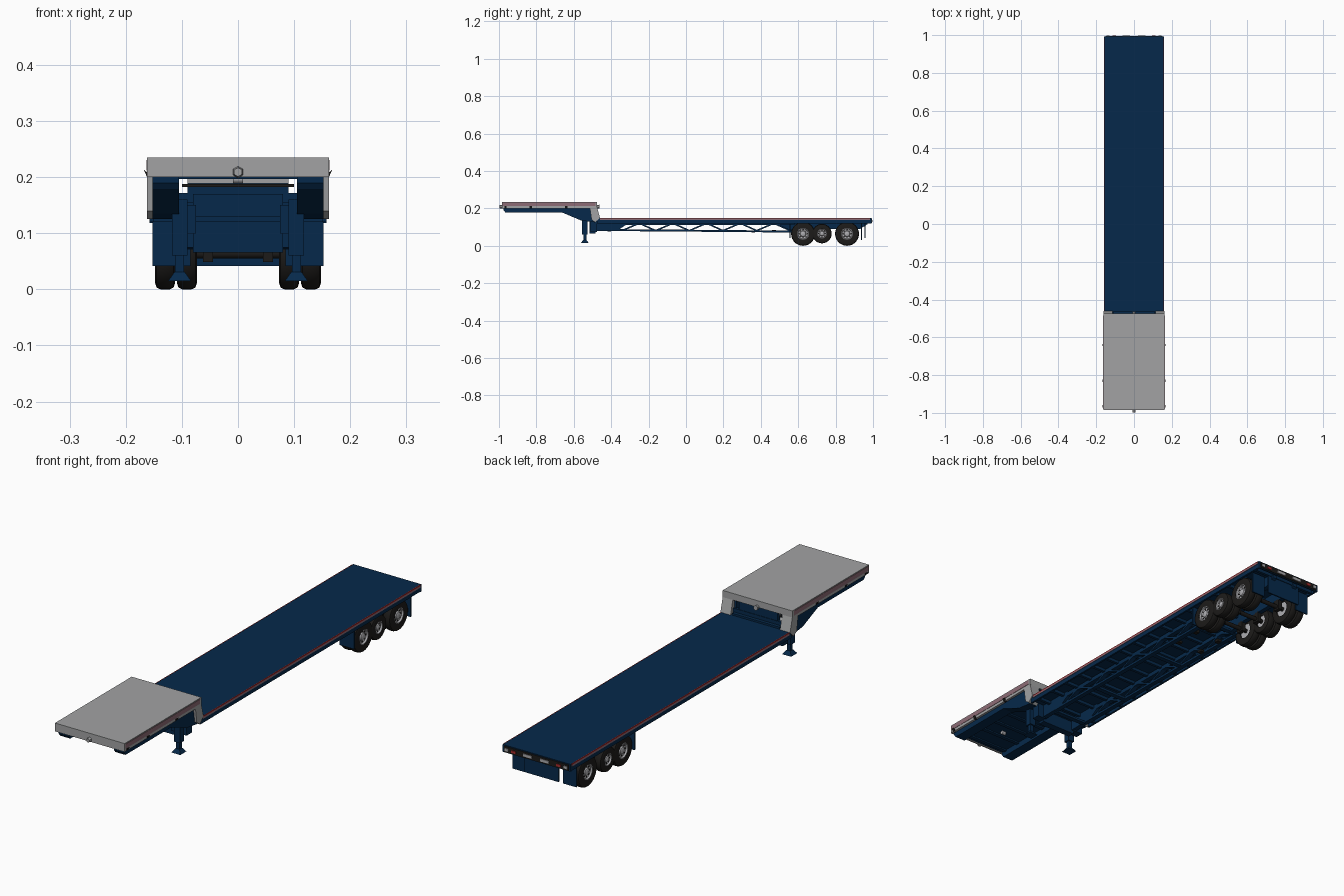
import bpy, bmesh, math
from mathutils import Vector, Matrix

cube = bpy.data.objects.get("Cube")
if cube:
    bpy.data.objects.remove(cube, do_unlink=True)


def material(name, rgb):
    m = bpy.data.materials.new(name)
    m.use_nodes = True
    m.diffuse_color = (*rgb, 1)
    bsdf = m.node_tree.nodes["Principled BSDF"]
    bsdf.inputs["Base Color"].default_value = (*rgb, 1)
    bsdf.inputs["Roughness"].default_value = 0.7
    return m


BLUE = material("navy paint", (0.0018, 0.022, 0.07))
GREY = material("light grey paint", (0.36, 0.365, 0.37))
DARK = material("black rubber", (0.012, 0.011, 0.01))
STEEL = material("bare steel", (0.42, 0.42, 0.44))
RED = material("reflector red", (0.4, 0.025, 0.025))
MAUVE = material("reflector mauve", (0.27, 0.15, 0.18))


def finish(name, bm, mat, smooth=False):
    bmesh.ops.recalc_face_normals(bm, faces=bm.faces)
    mesh = bpy.data.meshes.new(name)
    bm.to_mesh(mesh)
    bm.free()
    mesh.materials.append(mat)
    ob = bpy.data.objects.new(name, mesh)
    bpy.context.collection.objects.link(ob)
    if smooth:
        bpy.ops.object.select_all(action="DESELECT")
        ob.select_set(True)
        bpy.context.view_layer.objects.active = ob
        bpy.ops.object.shade_smooth_by_angle(angle=math.radians(35))
    return ob


def add_prism(bm, outline, x0, x1):
    # Extrude a (y, z) outline sideways
    face = bm.faces.new([bm.verts.new((x0, y, z)) for y, z in outline])
    ext = bmesh.ops.extrude_face_region(bm, geom=[face])
    verts = [v for v in ext["geom"] if isinstance(v, bmesh.types.BMVert)]
    bmesh.ops.translate(bm, verts=verts, vec=(x1 - x0, 0, 0))


def add_box(bm, x0, x1, y0, y1, z0, z1):
    add_prism(bm, [(y0, z0), (y1, z0), (y1, z1), (y0, z1)], x0, x1)


def add_bar(bm, x0, x1, a, b, t):
    # Slanted bar between two (y, z) points
    a, b = Vector(a), Vector(b)
    d = (b - a).normalized() * t / 2
    n = Vector((-d.y, d.x))
    add_prism(bm, [a + n, a - n, b - n, b + n], x0, x1)


def boxes(name, mat, *specs, mirror=False):
    bm = bmesh.new()
    for s in specs:
        add_box(bm, *s)
        if mirror:
            add_box(bm, -s[1], -s[0], *s[2:])
    return finish(name, bm, mat)


def prisms(name, mat, outline, x0, x1):
    bm = bmesh.new()
    add_prism(bm, outline, x0, x1)
    add_prism(bm, outline, -x1, -x0)
    return finish(name, bm, mat)


def lathe(name, mat, profile, centre, side, segments=28):
    # Spin an (x offset, radius) profile round the axle
    bm = bmesh.new()
    vs = [bm.verts.new((x * side, 0, r)) for x, r in profile]
    edges = [bm.edges.new(p) for p in zip(vs, vs[1:])]
    bmesh.ops.spin(bm, geom=vs + edges, axis=(1, 0, 0), cent=(0, 0, 0),
                   angle=math.tau, steps=segments, use_duplicate=False)
    bmesh.ops.remove_doubles(bm, verts=bm.verts, dist=0.0001)
    bmesh.ops.translate(bm, verts=bm.verts, vec=centre)
    return finish(name, bm, mat, True)


# Main deck with edge rails
boxes("main_deck", BLUE, (-.15, .15, -.475, .985, .134, .149))
boxes("side_rail", BLUE, (.15, .158, -.475, .985, .12, .149), mirror=True)
boxes("rear_sill", BLUE, (-.158, .158, .985, .992, .118, .149))

# Upper deck, its edge, and the blue underside
boxes("upper_deck", GREY, (-.162, .162, -.985, -.475, .207, .235))
boxes("upper_deck_skirt", GREY, (.152, .162, -.985, -.49, .2, .207), mirror=True)
boxes("front_skirt", GREY, (-.162, .162, -.985, -.977, .2, .207))
boxes("underside_plate", BLUE, (-.152, .152, -.977, -.48, .203, .2065))
boxes("upper_cross_members", BLUE, *[(-.105, .105, y, y + .016, .197, .204)
      for y in (-.96, -.88, -.8, -.72, -.64, -.56)])

# Step between the decks
prisms("step_post", GREY, [(-.515, .21), (-.476, .21), (-.46, .149), (-.485, .125), (-.505, .14)], .115, .162)
boxes("step_panel", BLUE, (-.115, .115, -.49, -.478, .12, .172), (-.11, .11, -.48, -.464, .147, .157),
      (-.09, .09, -.492, -.48, .172, .204))
boxes("step_crossbar", GREY, (-.09, .09, -.503, -.493, .189, .203))
boxes("step_beam", DARK, (-.1, .1, -.508, -.494, .182, .188))

# Gooseneck side beams
prisms("gooseneck_beam", BLUE, [(-.975, .205), (-.975, .19), (-.965, .177), (-.66, .177),
       (-.56, .135), (-.485, .125), (-.485, .205)], .105, .152)
boxes("front_bulkhead", BLUE, (-.08, .08, -.515, -.485, .066, .17))
boxes("bulkhead_frame", BLUE, (.08, .118, -.51, -.475, .075, .155), mirror=True)

# Chassis: solid front and rear beams joined by an open truss
front_beam = [(-.485, .134), (-.485, .08), (-.37, .08), (-.32, .112), (-.32, .134)]
rear_beam = [(.5, .134), (.5, .112), (.56, .075), (.65, .09), (.93, .09), (.97, .115), (.97, .134)]
prisms("front_chassis_beam", BLUE, front_beam, .07, .09)
prisms("rear_chassis_beam", BLUE, rear_beam, .045, .065)
bm = bmesh.new()
for s in (1, -1):
    x0, x1 = sorted((s * .07, s * .09))
    add_bar(bm, x0, x1, (-.4, .084), (.58, .076), .01)
    add_bar(bm, x0, x1, (-.4, .12), (.58, .12), .018)
    for i in range(5):
        y = -.34 + i * .18
        add_bar(bm, x0, x1, (y, .082), (y + .08, .116), .008)
        add_bar(bm, x0, x1, (y + .18, .08), (y + .1, .116), .008)
finish("chassis_truss", bm, BLUE)
boxes("cross_members", BLUE, *[(-.15, .15, -.44 + i * .087, -.428 + i * .087, .121, .135) for i in range(17)])
boxes("lower_ties", BLUE, *[(-.075, .075, y, y + .02, .076, .086) for y in (-.42, -.16, .2, .55)])
boxes("air_tanks", DARK, (.05, .068, .35, .37, .072, .082), (.05, .068, .46, .48, .072, .084), mirror=True)

# Landing legs
boxes("landing_leg", BLUE, (.09, .118, -.555, -.527, .06, .16), (.096, .112, -.549, -.533, .02, .06),
      (.075, .09, -.55, -.532, .1, .15), mirror=True)
bm = bmesh.new()
for x in (-.104, .104):
    pad = bmesh.ops.create_cone(bm, cap_ends=True, segments=4, radius1=.029, radius2=.013, depth=.016)
    bmesh.ops.rotate(bm, verts=pad["verts"], matrix=Matrix.Rotation(math.pi / 4, 3, "Z"))
    bmesh.ops.translate(bm, verts=pad["verts"], vec=(x, -.541, .023))
finish("leg_feet", bm, BLUE)
boxes("leg_brace", BLUE, (-.1, .1, -.546, -.536, .12, .13))

# Twin wheels on three axles
tyre = [(-.017, .5), (-.018, .82), (-.015, .95), (-.008, 1), (.008, 1), (.015, .95), (.018, .82), (.017, .5)]
rim = [(.016, .51), (.0165, .46), (.01, .42), (.008, .26), (.013, .22), (.016, .12), (.016, 0)]
for y, z, r in ((.626, .064, .064), (.727, .065, .052), (.861, .064, .064)):
    for s in (1, -1):
        for label, x in (("inner", .091), ("outer", .13)):
            lathe(label + "_tyre", DARK, [(a, b * r) for a, b in tyre], (x * s, y, z), s)
        lathe("wheel_rim", STEEL, [(a, b * r) for a, b in rim], (.13 * s, y, z), s)
        lathe("inner_rim", STEEL, [(-.012, .51 * r), (-.012, 0)], (.091 * s, y, z), s)
        # Dark hand holes round the rim
        bm = bmesh.new()
        for i in range(8):
            a = i * math.tau / 8
            hole = Vector((.138 * s, y + math.cos(a) * r * .34, z + math.sin(a) * r * .34))
            bmesh.ops.create_cone(bm, cap_ends=True, segments=8, radius1=r * .06, radius2=r * .06, depth=.005,
                                  matrix=Matrix.Translation(hole) @ Matrix.Rotation(math.pi / 2, 4, "Y"))
        finish("rim_holes", bm, DARK)
    lathe("axle", DARK, [(-.08, 0), (-.08, .009), (.08, .009), (.08, 0)], (0, y, z), 1, 12)
    boxes("axle_hanger", DARK, (.045, .062, y - .016, y + .016, z - .015, .095), mirror=True)

# Mud flaps and rear guard
boxes("front_mud_flap", BLUE, (.085, .152, .553, .559, .042, .125), mirror=True)
boxes("rear_mud_flap", BLUE, (.085, .148, .935, .94, .03, .122), mirror=True)
boxes("rear_guard", BLUE, (-.08, .08, .955, .961, .042, .122))

# Rear lamp bar
boxes("lamp_bar", DARK, (-.15, .15, .99, .995, .121, .145))
boxes("tail_lamp", RED, (.095, .115, .993, .998, .127, .137), mirror=True)
boxes("rear_plates", STEEL, (.02, .06, .993, .998, .127, .138), (.13, .145, .993, .998, .127, .138), mirror=True)

# Edge reflector strips
boxes("upper_edge_reflectors", MAUVE, (.161, .1635, -.98, -.485, .212, .231), mirror=True)
boxes("lower_edge_reflectors", MAUVE, (.157, .16, -.46, .985, .138, .145), mirror=True)
boxes("lower_edge_line", RED, (.157, .16, -.46, .985, .145, .1495), mirror=True)

# Side marker lamps and the front coupling
bm = bmesh.new()
for y in (-.965, -.83, -.64):
    for s in (1, -1):
        face = bm.faces.new([bm.verts.new((s * x, y - .006, z)) for x, z in ((.15, .2), (.168, .213), (.162, .2))])
        ext = bmesh.ops.extrude_face_region(bm, geom=[face])
        bmesh.ops.translate(bm, verts=[v for v in ext["geom"] if isinstance(v, bmesh.types.BMVert)], vec=(0, .012, 0))
finish("side_markers", bm, DARK)
bm = bmesh.new()
for y in (-.99, -.47):
    bmesh.ops.create_cone(bm, cap_ends=True, segments=6, radius1=.011, radius2=.008, depth=.016,
                          matrix=Matrix.Translation((0, y, .209)) @ Matrix.Rotation(math.pi / 2, 4, "X"))
finish("hose_couplings", bm, GREY)
lathe("king_pin", STEEL, [(-.009, 0), (-.009, .008), (.009, .008), (.009, 0)], (0, -.84, .197), 1, 12)
